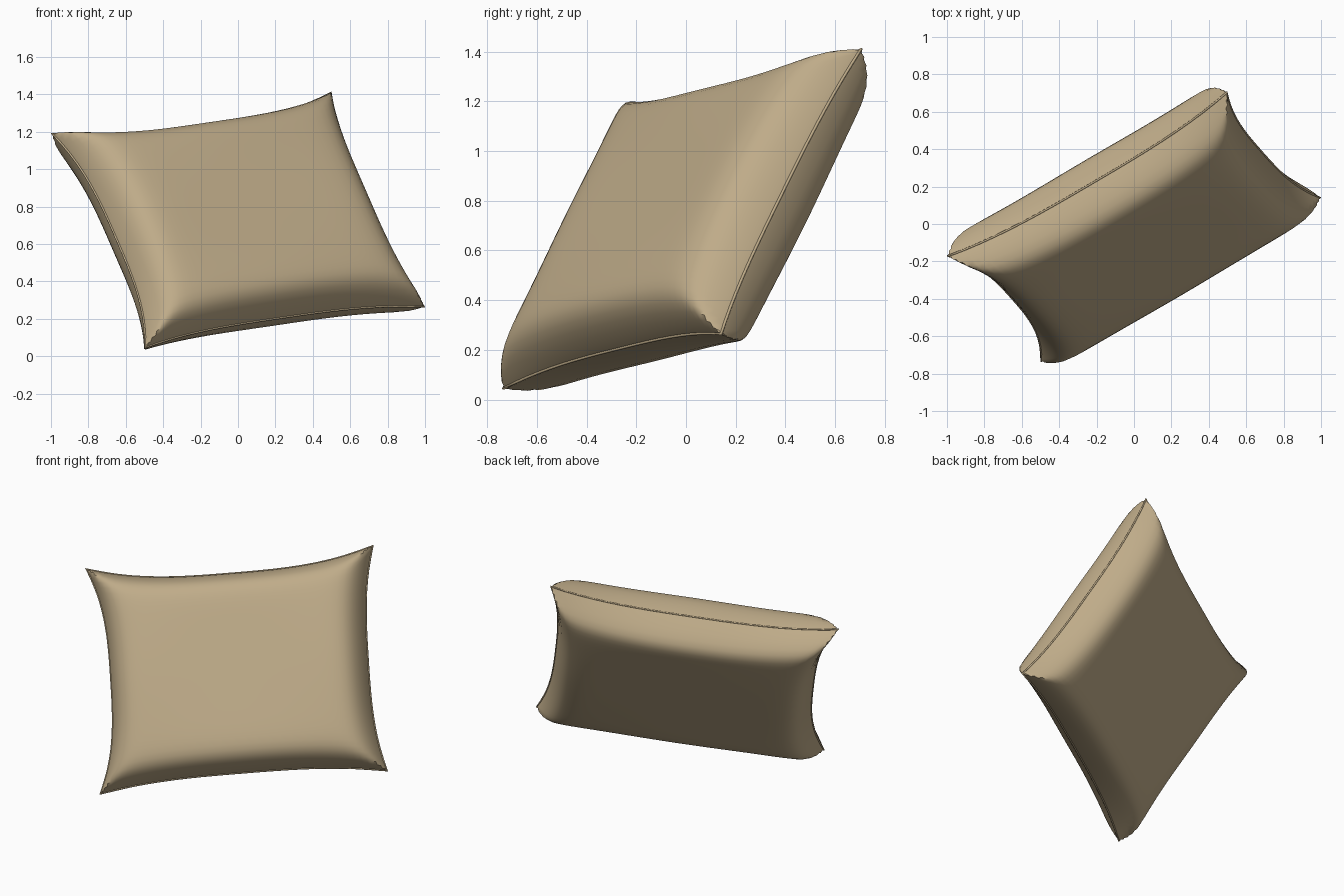
import bpy, bmesh, math
from mathutils import Vector

cube = bpy.data.objects.get("Cube")
if cube:
    bpy.data.objects.remove(cube)

fabric = bpy.data.materials.new("tan_fabric")
fabric.use_nodes = True
tan = (0.52, 0.41, 0.25, 1)
fabric.diffuse_color = tan
fabric.node_tree.nodes["Principled BSDF"].inputs["Base Color"].default_value = tan

# Leaning frame of the pillow: width, height and thickness directions
CENTRE = Vector((0, -0.015, 0.727))
U = Vector((1.50, 0.88, 0.22)).normalized()
V = Vector((-0.49, 0.57, 1.15))
V = (V - U * V.dot(U)).normalized()
N = U.cross(V)
HALF_W, HALF_H = 0.872, 0.685
NU, NV = 40, 36


def pull(t):
    """How far an edge is drawn in between its corners."""
    return 1 - abs(t) ** 3


def wall(t, side):
    """Sloping side that rounds over to a flat panel, softer in front."""
    return max(1 - abs(t) ** (10 if side > 0 else 14), 0) ** 0.9


def place(s, t, side):
    a = s * (HALF_W - (0.11 if s < 0 else 0.075) * pull(t))
    b = t * (HALF_H - (0.06 if t < 0 else 0.1) * pull(s))
    fs, ft = wall(s, side), wall(t, side)
    h = 0
    if min(fs, ft) > 0.001:
        h = min((fs ** -6 + ft ** -6) ** (-1 / 6) * 2 ** (1 / 6), 1)
        h *= 0.163 + 0.05 * (1 - s * s * t * t)
    return CENTRE + U * a + V * b + N * (h * side)


def spread(i, n):
    """Grid positions gathered towards the edges."""
    return math.sin(math.pi * (i / n - 0.5))


# Stuffed cushion: front and back panels welded along the seam
bm = bmesh.new()
for side in (1, -1):
    grid = [[bm.verts.new(place(spread(i, NU), spread(j, NV), side))
             for j in range(NV + 1)] for i in range(NU + 1)]
    for i in range(NU):
        for j in range(NV):
            quad = [grid[i][j], grid[i + 1][j], grid[i + 1][j + 1], grid[i][j + 1]]
            bm.faces.new(quad if side > 0 else quad[::-1])
bmesh.ops.remove_doubles(bm, verts=bm.verts, dist=0.0001)
bmesh.ops.recalc_face_normals(bm, faces=bm.faces)
mesh = bpy.data.meshes.new("cushion")
bm.to_mesh(mesh)
bm.free()
mesh.materials.append(fabric)
cushion = bpy.data.objects.new("cushion", mesh)
bpy.context.collection.objects.link(cushion)
bpy.context.view_layer.objects.active = cushion
cushion.select_set(True)
bpy.ops.object.shade_smooth_by_angle(angle=math.radians(45))

# Thin piping that follows the seam
STEPS = 20
corners = [(-1, -1), (1, -1), (1, 1), (-1, 1)]
path = []
for k, (s0, t0) in enumerate(corners):
    s1, t1 = corners[(k + 1) % 4]
    for i in range(STEPS):
        f = i / STEPS
        path.append(place(s0 + (s1 - s0) * f, t0 + (t1 - t0) * f, 1))
curve = bpy.data.curves.new("seam_piping", "CURVE")
curve.dimensions = "3D"
curve.bevel_depth = 0.006
curve.bevel_resolution = 1
spline = curve.splines.new("POLY")
spline.points.add(len(path) - 1)
for point, co in zip(spline.points, path):
    point.co = (*co, 1)
spline.use_cyclic_u = True
curve.materials.append(fabric)
piping = bpy.data.objects.new("seam_piping", curve)
bpy.context.collection.objects.link(piping)
